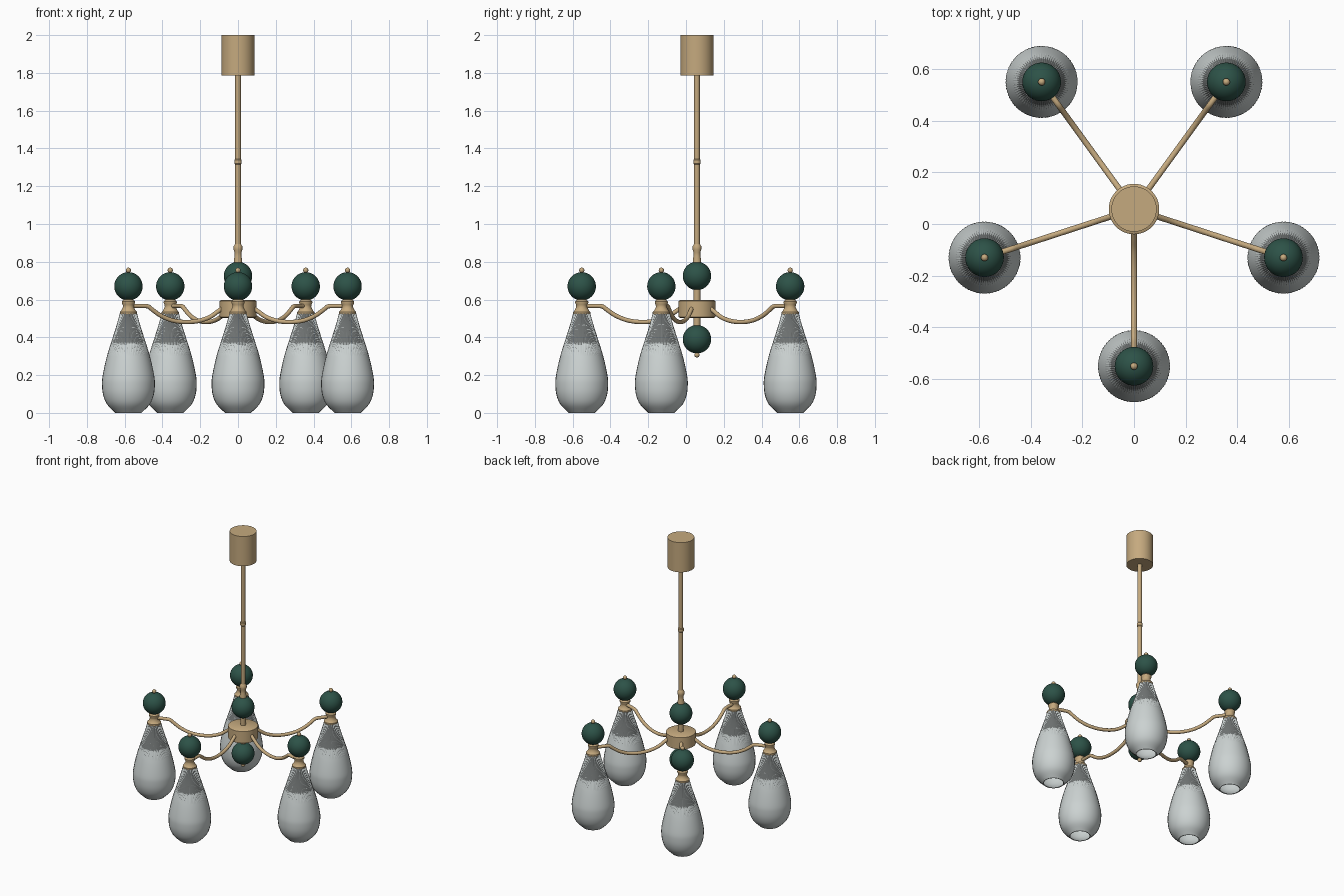
import bpy, bmesh, math
from mathutils import Vector

if "Cube" in bpy.data.objects:
    bpy.data.objects.remove(bpy.data.objects["Cube"])

CY = 0.058      # y of the central axis
REACH = 0.61    # distance from axis to each lamp


def material(name, rgb):
    m = bpy.data.materials.new(name)
    m.diffuse_color = (*rgb, 1)
    m.use_nodes = True
    m.node_tree.nodes["Principled BSDF"].inputs["Base Color"].default_value = m.diffuse_color
    return m


BRASS = material("brushed_brass", (0.56, 0.40, 0.21))
GREEN = material("dark_green", (0.026, 0.085, 0.064))
GLASS = material("pale_glass", (0.60, 0.645, 0.64))


def finish(bm, name, mat, angle=35):
    bmesh.ops.recalc_face_normals(bm, faces=bm.faces)
    me = bpy.data.meshes.new(name)
    bm.to_mesh(me)
    bm.free()
    me.materials.append(mat)
    me.polygons.foreach_set("use_smooth", [True] * len(me.polygons))
    me.set_sharp_from_angle(angle=math.radians(angle))
    return me


def spline(pts, steps=4):
    """Catmull-Rom curve through 2D points."""
    p = [Vector(q) for q in pts]
    p = [2 * p[0] - p[1]] + p + [2 * p[-1] - p[-2]]
    out = []
    for a, b, c, d in zip(p, p[1:], p[2:], p[3:]):
        for i in range(steps):
            t = i / steps
            out.append(0.5 * (2 * b + (c - a) * t + (2 * a - 5 * b + 4 * c - d) * t * t
                              + (3 * b - a - 3 * c + d) * t ** 3))
    return out + [p[-2]]


def lathe(name, profile, mat, x=0, seg=32, ribbed=0, depth=0.0):
    """Revolve (radius, z); the first `ribbed` rings get fine flutes."""
    bm = bmesh.new()
    rings = []
    for k, (r, z) in enumerate(profile):
        ring = []
        for i in range(seg):
            rr = r - (depth if k < ribbed and i % 2 else 0)
            a = math.tau * i / seg
            ring.append(bm.verts.new((x + rr * math.cos(a), rr * math.sin(a), z)))
        rings.append(ring)
    for A, B in zip(rings, rings[1:]):
        for i in range(seg):
            j = (i + 1) % seg
            bm.faces.new((A[i], A[j], B[j], B[i]))
    if not ribbed:
        bm.faces.new(rings[0])
        bm.faces.new(rings[-1])
    return finish(bm, name, mat)


def ball(name, r, z, mat, x=0, u=40, v=24):
    bm = bmesh.new()
    bmesh.ops.create_uvsphere(bm, u_segments=u, v_segments=v, radius=r)
    bmesh.ops.translate(bm, verts=bm.verts, vec=(x, 0, z))
    return finish(bm, name, mat)


def tube(name, path, r, mat, seg=14):
    """Round tube along a path in the xz plane."""
    bm = bmesh.new()
    rings = []
    for k, p in enumerate(path):
        t = (path[min(k + 1, len(path) - 1)] - path[max(k - 1, 0)]).normalized()
        ring = []
        for i in range(seg):
            a = math.tau * i / seg
            c, s = r * math.cos(a), r * math.sin(a)
            ring.append(bm.verts.new((p.x - t.y * c, s, p.y + t.x * c)))
        rings.append(ring)
    for A, B in zip(rings, rings[1:]):
        for i in range(seg):
            j = (i + 1) % seg
            bm.faces.new((A[i], A[j], B[j], B[i]))
    bm.faces.new(rings[0])
    bm.faces.new(rings[-1])
    return finish(bm, name, mat)


def place(me, name, angle=0):
    ob = bpy.data.objects.new(name, me)
    ob.location = (0, CY, 0)
    ob.rotation_euler.z = angle
    bpy.context.collection.objects.link(ob)


# Central column
center = [
    lathe("ceiling_canopy", [(0.088, 1.785), (0.088, 2.0)], BRASS, seg=48),
    lathe("hanging_rod", [(0.015, 0.85), (0.015, 1.79)], BRASS, seg=20),
    lathe("rod_joint", [(0.015, 1.315), (0.019, 1.32), (0.019, 1.34), (0.015, 1.345)], BRASS, seg=20),
    lathe("rod_collar", [(0.022, 0.78), (0.022, 0.81), (0.018, 0.83), (0.018, 0.85),
                         (0.023, 0.865), (0.023, 0.882), (0.015, 0.895)], BRASS, seg=24),
    ball("upper_ball", 0.075, 0.725, GREEN),
    lathe("upper_neck", [(0.018, 0.59), (0.018, 0.66)], BRASS, seg=20),
    lathe("hub", [(0.09, 0.503), (0.098, 0.508), (0.098, 0.592), (0.09, 0.597)], BRASS, seg=48),
    lathe("lower_neck", [(0.018, 0.45), (0.018, 0.51)], BRASS, seg=20),
    ball("lower_ball", 0.075, 0.39, GREEN),
    ball("bottom_finial", 0.014, 0.307, BRASS, u=16, v=10),
]
for me in center:
    place(me, me.name)

# One lamp arm, built along +x and repeated five times
outer = spline([(0.045, 0.53), (0.058, 0.48), (0.083, 0.4), (0.114, 0.3), (0.136, 0.2),
                (0.14, 0.15), (0.134, 0.095), (0.113, 0.045), (0.069, 0.0)])
inner = [(r - 0.006, z + 0.001) for r, z in reversed(outer)]
arm_path = spline([(0.085, 0.556), (0.115, 0.535), (0.16, 0.506), (0.225, 0.486), (0.30, 0.481),
                   (0.37, 0.491), (0.43, 0.515), (0.475, 0.545), (0.50, 0.563), (0.53, 0.566),
                   (0.60, 0.566)])
lamp = [
    tube("arm", arm_path, 0.0115, BRASS),
    lathe("shade", [tuple(p) for p in outer] + inner, GLASS, REACH, seg=144,
          ribbed=len(outer), depth=0.0015),
    lathe("shade_cap", [(0.046, 0.522), (0.046, 0.534), (0.038, 0.542), (0.029, 0.56),
                        (0.030, 0.572), (0.035, 0.582), (0.035, 0.59), (0.02, 0.604)], BRASS, REACH),
    ball("lamp_ball", 0.075, 0.67, GREEN, REACH),
    ball("lamp_finial", 0.014, 0.755, BRASS, REACH, 16, 10),
]
for n in range(5):
    for me in lamp:
        place(me, f"{me.name}_{n + 1}", math.radians(-90 + 72 * n))
